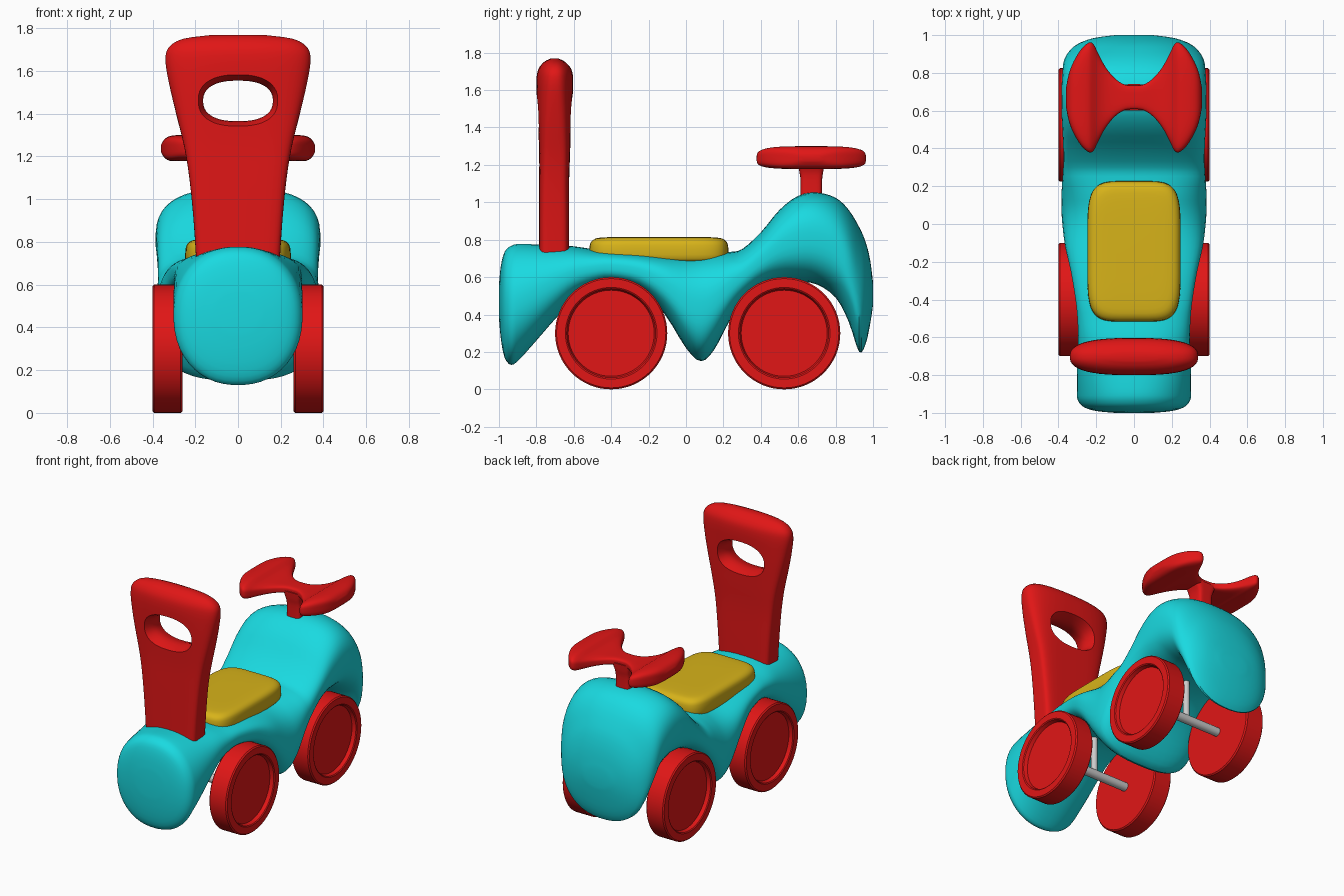
import bpy, bmesh, math
from mathutils import Vector, Matrix

if "Cube" in bpy.data.objects:
    bpy.data.objects.remove(bpy.data.objects["Cube"])


def material(name, rgb):
    m = bpy.data.materials.new(name)
    m.diffuse_color = (*rgb, 1)
    m.use_nodes = True
    m.node_tree.nodes["Principled BSDF"].inputs["Base Color"].default_value = m.diffuse_color
    return m


CYAN = material("cyan", (0.01, 0.70, 0.75))
RED = material("red", (0.75, 0.008, 0.008))
YELLOW = material("yellow", (0.68, 0.45, 0.01))


def finish(name, bm, mat=None, angle=35):
    bmesh.ops.recalc_face_normals(bm, faces=bm.faces)
    me = bpy.data.meshes.new(name)
    bm.to_mesh(me)
    bm.free()
    ob = bpy.data.objects.new(name, me)
    bpy.context.collection.objects.link(ob)
    if mat:
        me.materials.append(mat)
    smooth(ob, angle)
    return ob


def smooth(ob, angle=35):
    bpy.ops.object.select_all(action='DESELECT')
    ob.select_set(True)
    bpy.context.view_layer.objects.active = ob
    bpy.ops.object.shade_smooth_by_angle(angle=math.radians(angle))


def catmull(rows, steps):
    out = []
    for i in range(len(rows) - 1):
        p = [rows[max(0, min(len(rows) - 1, i + k))] for k in (-1, 0, 1, 2)]
        for s in range(steps):
            t = s / steps
            out.append([0.5 * (2 * b + (c - a) * t + (2 * a - 5 * b + 4 * c - d) * t * t
                               + (3 * b - a - 3 * c + d) * t ** 3) for a, b, c, d in zip(*p)])
    return out + [list(rows[-1])]


def spow(v, e):
    return math.copysign(abs(v) ** e, v)


def loft(name, rows, axes, mat=None, centre=0.0, steps=3, seg=48):
    """Superellipse rings; row = (position, half width, low, high, exponent).
    axes = indices of (loft direction, width direction, low/high direction)."""
    bm = bmesh.new()
    rings = []
    for t, w, lo, hi, n in catmull(rows, steps):
        ring = []
        for k in range(seg):
            a = 2 * math.pi * (k + 0.5) / seg
            co = Vector((0, 0, 0))
            co[axes[0]] = t
            co[axes[1]] = centre + w * spow(math.cos(a), 2 / n)
            co[axes[2]] = (lo + hi) / 2 + (hi - lo) / 2 * spow(math.sin(a), 2 / n)
            ring.append(bm.verts.new(co))
        rings.append(ring)
    for r, q in zip(rings, rings[1:]):
        for k in range(seg):
            bm.faces.new((r[k], r[(k + 1) % seg], q[(k + 1) % seg], q[k]))
    bm.faces.new(rings[0])
    bm.faces.new(rings[-1])
    return finish(name, bm, mat)


# Body: front lobe, two wheel arches, skirt between wheels, rear hump
loft("body", [
    (-1.0, .10, .38, .56, 2.1), (-.99, .20, .27, .66, 2.1), (-.97, .265, .17, .735, 2.2),
    (-.935, .297, .13, .768, 2.2), (-.89, .303, .16, .778, 2.2), (-.8, .303, .26, .775, 2.3),
    (-.7, .30, .375, .77, 2.4), (-.6, .297, .48, .765, 2.5), (-.5, .30, .54, .75, 2.7),
    (-.4, .31, .565, .74, 3), (-.25, .335, .53, .73, 3), (-.12, .365, .41, .72, 2.8),
    (0, .38, .22, .715, 2.7), (.08, .385, .15, .72, 2.7), (.15, .385, .21, .73, 2.7),
    (.23, .38, .36, .735, 2.8), (.3, .375, .46, .75, 2.8), (.4, .375, .54, .84, 2.8),
    (.5, .38, .57, .96, 2.8), (.6, .385, .575, 1.035, 2.8), (.7, .385, .56, 1.052, 2.7),
    (.8, .38, .49, 1.025, 2.5), (.87, .37, .36, .96, 2.4), (.925, .335, .20, .87, 2.3),
    (.96, .285, .24, .79, 2.2), (.985, .21, .35, .69, 2.1), (1.0, .10, .45, .57, 2.1),
], (1, 0, 2), CYAN)

# Seat cushion
loft("seat", [
    (.68, .22, -.49, .20, 5), (.70, .245, -.515, .225, 5), (.77, .245, -.515, .225, 5),
    (.80, .228, -.495, .205, 5), (.812, .19, -.45, .16, 5), (.815, .10, -.32, .03, 5),
], (2, 0, 1), YELLOW)

# Upright push handle with a flared grip hole
back = loft("push_handle", [
    (.70, .195, -.785, -.625, 6), (.9, .208, -.785, -.625, 6), (1.1, .228, -.785, -.625, 5.5),
    (1.25, .253, -.785, -.62, 5), (1.4, .29, -.79, -.615, 4), (1.55, .325, -.798, -.607, 3),
    (1.65, .34, -.80, -.603, 2.6), (1.71, .325, -.79, -.612, 2.5), (1.75, .26, -.76, -.645, 2.4),
    (1.768, .13, -.725, -.68, 2.3),
], (2, 0, 1), RED)
cutter = loft("grip_hole_cutter", [
    (-.86, .215, 1.31, 1.61, 2.4), (-.78, .183, 1.345, 1.575, 2.4), (-.70, .163, 1.365, 1.555, 2.4),
    (-.62, .183, 1.345, 1.575, 2.4), (-.54, .215, 1.31, 1.61, 2.4),
], (1, 0, 2), RED)
cutter.hide_render = True
mod = back.modifiers.new("hole", 'BOOLEAN')
mod.operation = 'DIFFERENCE'
mod.solver = 'EXACT'
mod.object = cutter
bpy.context.view_layer.objects.active = back
bpy.ops.object.modifier_apply(modifier=mod.name)
bpy.data.objects.remove(cutter)
smooth(back, 40)

# Steering bar: bow-tie web swelling into two crescent grips
half = [
    (.05, .068, 1.198, 1.25, 4), (.10, .10, 1.195, 1.25, 4), (.15, .16, 1.19, 1.255, 4),
    (.19, .235, 1.185, 1.268, 4), (.215, .283, 1.18, 1.283, 4), (.24, .29, 1.178, 1.296, 4),
    (.28, .255, 1.178, 1.30, 4), (.32, .19, 1.18, 1.295, 4), (.345, .125, 1.195, 1.28, 4),
    (.36, .05, 1.22, 1.255, 3),
]
loft("steering_bar", [(-r[0], *r[1:]) for r in reversed(half)] + [(0, .062, 1.198, 1.25, 4)] + half,
     (0, 1, 2), RED, centre=.67)
loft("steering_stem", [
    (1.0, .055, .612, .728, 5), (1.12, .055, .612, .728, 5), (1.17, .062, .605, .735, 5),
    (1.22, .085, .60, .74, 5),
], (2, 0, 1), RED)


# Wheels: lathed around x, with a recessed hub face
def wheel(name, y, side):
    bm = bmesh.new()
    prof = [(.26, 0), (.26, .292), (.268, .30), (.392, .30), (.40, .292),
            (.40, .245), (.395, .238), (.37, .23), (.37, 0)]
    vs = [bm.verts.new((side * x, y, .30 + r)) for x, r in prof]
    es = [bm.edges.new(p) for p in zip(vs, vs[1:])]
    bmesh.ops.spin(bm, geom=vs + es, cent=(0, y, .30), axis=(1, 0, 0), angle=2 * math.pi, steps=64)
    bmesh.ops.remove_doubles(bm, verts=bm.verts, dist=1e-5)
    finish(name, bm, RED, 30)


def rod(name, radius, length, centre, rot=Matrix()):
    bm = bmesh.new()
    bmesh.ops.create_cone(bm, cap_ends=True, segments=24, radius1=radius, radius2=radius,
                          depth=length, matrix=Matrix.Translation(centre) @ rot)
    finish(name, bm)


# Wheel pairs with grey axles and support posts
for label, y in (("front", -.40), ("rear", .525)):
    wheel(label + "_left_wheel", y, -1)
    wheel(label + "_right_wheel", y, 1)
    rod(label + "_axle", .03, .60, (0, y, .30), Matrix.Rotation(math.pi / 2, 4, 'Y'))
    rod(label + "_axle_post", .022, .32, (0, y, .46))
